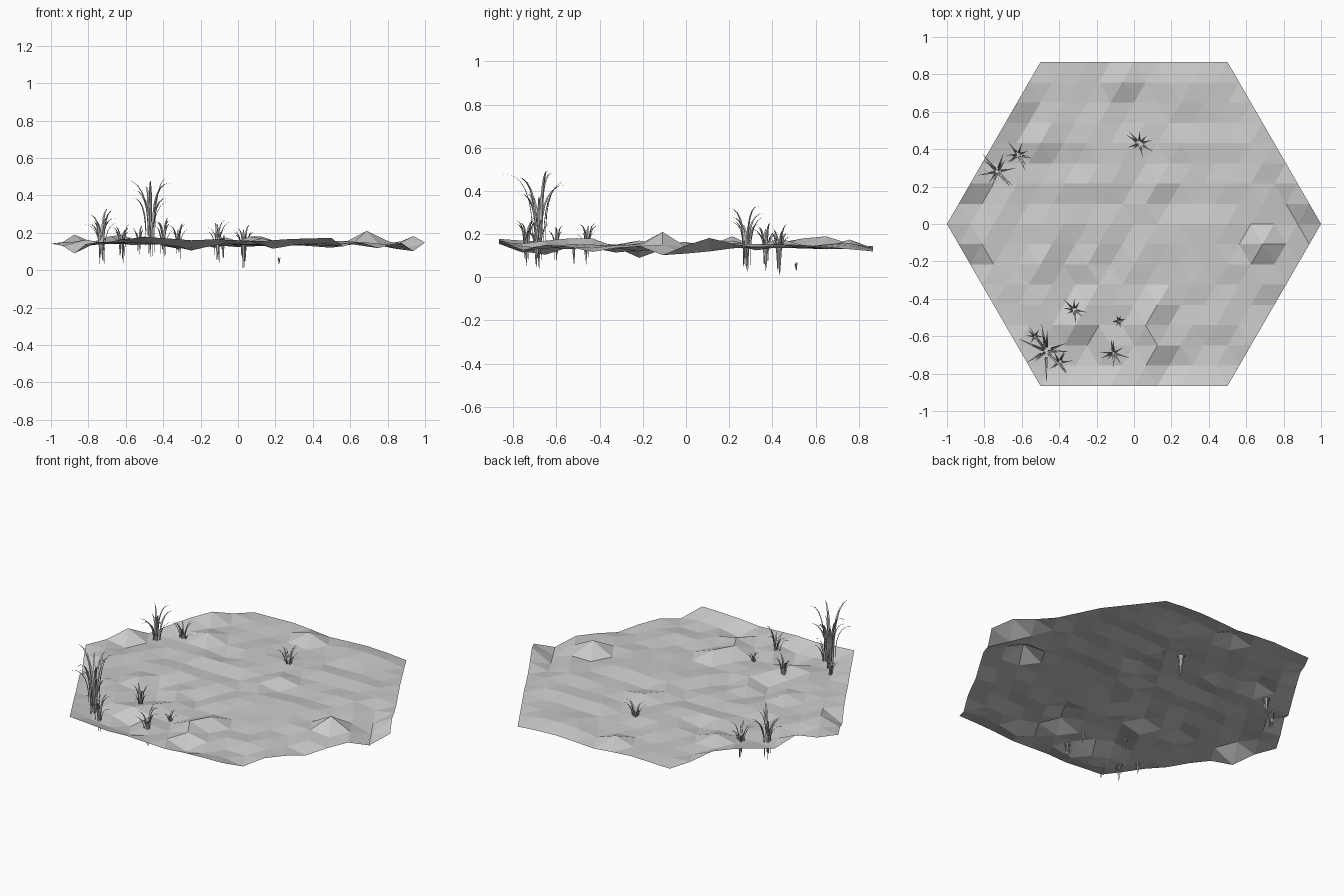
import bpy, bmesh, math, random
from mathutils import Vector

cube = bpy.data.objects.get("Cube")
if cube:
    bpy.data.objects.remove(cube)
random.seed(7)

RINGS = 8
STEP = 1 / RINGS
ROW = STEP * math.sqrt(3) / 2
LEVEL = 0.147


def material(name, value):
    m = bpy.data.materials.new(name)
    m.use_nodes = True
    colour = (value, value, value, 1)
    m.diffuse_color = colour
    m.node_tree.nodes["Principled BSDF"].inputs["Base Color"].default_value = colour
    return m


def finish(bm, name, mat):
    mesh = bpy.data.meshes.new(name)
    bm.to_mesh(mesh)
    bm.free()
    mesh.materials.append(mat)
    ob = bpy.data.objects.new(name, mesh)
    bpy.context.collection.objects.link(ob)


grey = material("pale grey", 0.6)

# Inner bumps and hollows: (x, y, height); the rest rolls gently
BUMPS = [
    (0.69, -0.11, 0.21), (0.81, 0.11, 0.12), (0.87, 0, 0.11), (-0.81, 0.11, 0.13),
    (-0.5, 0.43, 0.18), (-0.37, 0.43, 0.14), (-0.31, 0.32, 0.125), (-0.5, -0.22, 0.17),
    (-0.37, -0.22, 0.125), (-0.31, -0.32, 0.115), (-0.12, -0.22, 0.12), (0.12, -0.43, 0.18),
    (0.06, -0.54, 0.18), (-0.06, -0.54, 0.13), (0.12, -0.65, 0.17), (0.19, -0.76, 0.115),
    (-0.31, -0.54, 0.165), (-0.25, -0.65, 0.105), (-0.31, -0.76, 0.125), (-0.19, -0.76, 0.12),
    (-0.06, 0.76, 0.175), (0, 0.65, 0.13), (0.12, 0.22, 0.17), (0.19, 0.11, 0.135),
]
# Rim heights in millimetres, eight per side, anticlockwise from the front left corner
RIM = [
    (172, 126, 150, 140, 118, 136, 145, 103), (148, 182, 155, 140, 145, 150, 140, 130),
    (120, 130, 135, 130, 123, 135, 144, 140), (137, 155, 190, 180, 160, 135, 190, 150),
    (142, 130, 90, 140, 150, 150, 165, 170), (178, 170, 160, 165, 160, 155, 165, 170),
]
for side, heights in enumerate(RIM):
    a, b = (Vector((math.cos(t), math.sin(t))) for t in
            (math.radians(60 * (side - 1)), math.radians(60 * side)))
    for k, h in enumerate(heights):
        p = a.lerp(b, k / RINGS)
        BUMPS.append((p.x, p.y, h / 1000))


def height(x, y):
    for bx, by, bz in BUMPS:
        if abs(x - bx) < 0.03 and abs(y - by) < 0.03:
            return bz
    wave = math.sin(5 * x + 2 * y) * math.cos(4 * y - x)
    return LEVEL + 0.005 * wave + random.uniform(-0.012, 0.012)


# Hexagonal ground sheet on a triangular lattice
bm = bmesh.new()
grid = {}
span = range(-RINGS, RINGS + 1)
for j in span:
    for i in span:
        if abs(i + j) <= RINGS:
            x, y = (i + j / 2) * STEP, j * ROW
            grid[i, j] = bm.verts.new((x, y, height(x, y)))
for j in span:
    for i in range(-RINGS - 1, RINGS + 1):
        for ring in (((i, j), (i + 1, j), (i, j + 1)),
                     ((i + 1, j), (i + 1, j + 1), (i, j + 1))):
            if all(k in grid for k in ring):
                bm.faces.new([grid[k] for k in ring])
finish(bm, "ground", grey)


def blade(bm, foot, angle, reach, rise, width):
    """A folded leaf, pointed at both ends, that grows up and arches over."""
    out = Vector((math.cos(angle), math.sin(angle), 0))
    side = Vector((-out.y, out.x, 0))
    last = None
    n = 8
    for s in range(n + 1):
        t = s / n
        centre = foot + out * reach * t ** 3
        centre.z += rise * (1.38 * t - 0.38 * t ** 4)
        w = width * max(0.08, math.sin(math.pi * t))
        row = [bm.verts.new(centre + side * w * k - out * w * 0.4 * abs(k)) for k in (-1, 0, 1)]
        if last:
            for a in (0, 1):
                bm.faces.new((last[a], last[a + 1], row[a + 1], row[a]))
        last = row


# Grass tufts: name, x, y, root height, top height, spread, blade count
TUFTS = [
    ("tall", -0.47, -0.68, 0.04, 0.495, 0.16, 11),
    ("front_corner", -0.40, -0.74, 0.05, 0.28, 0.08, 9),
    ("corner_small", -0.53, -0.60, 0.07, 0.24, 0.06, 6),
    ("front_inner", -0.32, -0.46, 0.06, 0.25, 0.07, 8),
    ("front_low", -0.08, -0.52, 0.06, 0.19, 0.045, 6),
    ("front_middle", -0.11, -0.69, 0.04, 0.27, 0.09, 9),
    ("side_large", -0.73, 0.28, 0.02, 0.33, 0.12, 10),
    ("side_small", -0.62, 0.37, 0.03, 0.25, 0.09, 9),
    ("back", 0.03, 0.43, 0.0, 0.245, 0.085, 9),
    ("buried", 0.22, 0.51, 0.03, 0.07, 0.02, 4),
]
for name, x, y, low, high, spread, count in TUFTS:
    bm = bmesh.new()
    for k in range(count):
        angle = k * math.tau / count + random.uniform(-0.4, 0.4)
        r = spread * random.uniform(0.05, 0.2)
        lift = random.uniform(0.1, 0.7) * (high - low) * 0.35 if k else 0
        foot = Vector((x + r * math.cos(angle), y + r * math.sin(angle), low + lift))
        top = high if k == 1 else low + (high - low) * random.uniform(0.7, 0.98)
        # Tufts lean wider along one diagonal
        lean = 0.55 + 0.45 * abs(math.cos(angle - 0.75 * math.pi))
        blade(bm, foot, angle, spread * lean * random.uniform(0.7, 1), top - foot.z,
              0.004 + 0.024 * spread)
    finish(bm, "grass_" + name, grey)
